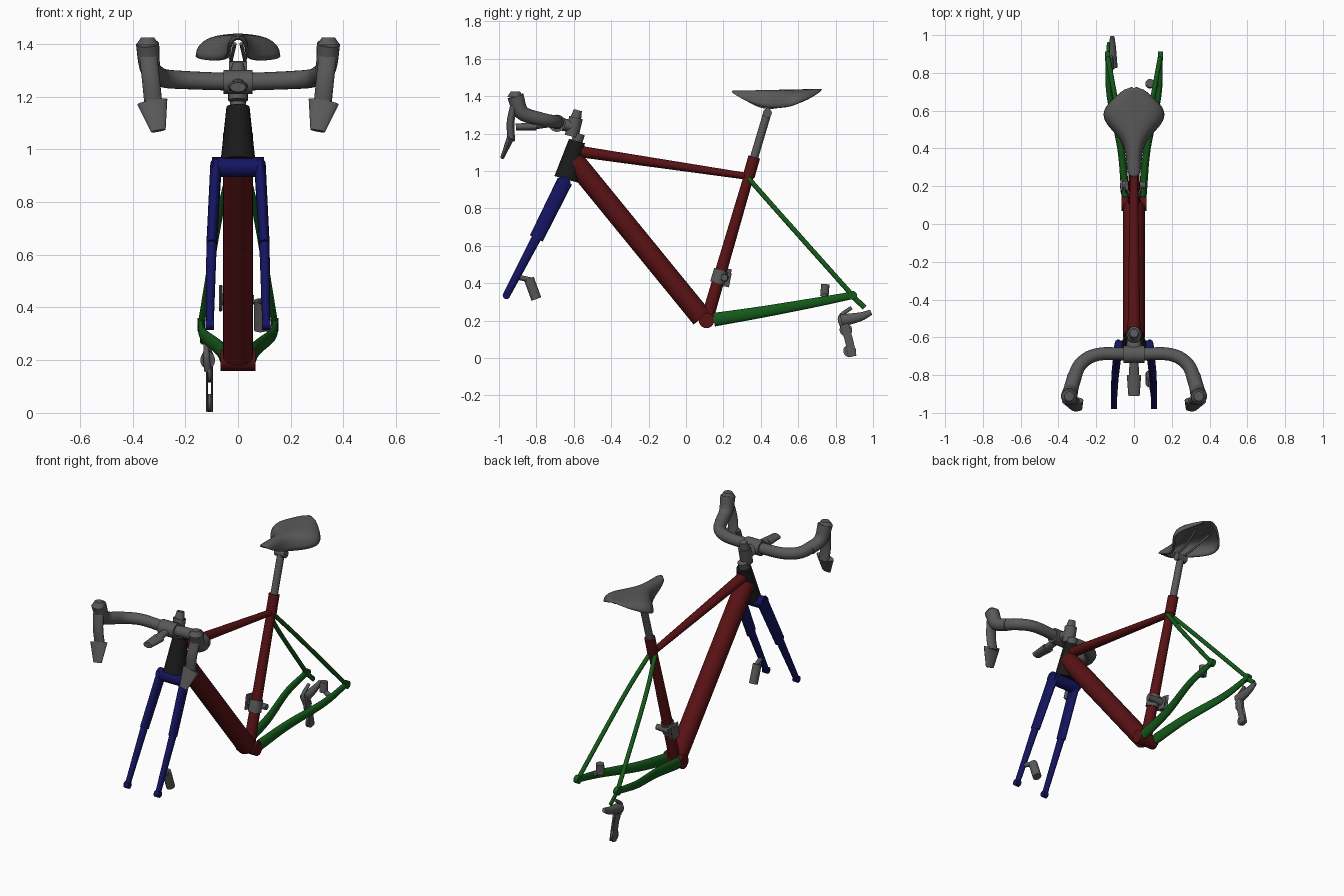
import bpy, bmesh, math
from mathutils import Vector

cube = bpy.data.objects.get("Cube")
if cube:
    bpy.data.objects.remove(cube, do_unlink=True)


def material(name, red, green, blue):
    colour = (red, green, blue, 1)
    mat = bpy.data.materials.new(name)
    mat.use_nodes = True
    mat.diffuse_color = colour
    mat.node_tree.nodes["Principled BSDF"].inputs["Base Color"].default_value = colour
    return mat


RED = material("dark red", .1, .006, .007)
BLUE = material("navy blue", .007, .007, .12)
GREEN = material("dark green", .007, .1, .01)
GREY = material("grey", .1, .1, .1)
BLACK = material("black", .01, .01, .01)


def finish(name, bm, mat):
    """Turn a bmesh into a smooth object that keeps its sharp edges."""
    bmesh.ops.recalc_face_normals(bm, faces=bm.faces)
    mesh = bpy.data.meshes.new(name)
    bm.to_mesh(mesh)
    bm.free()
    mesh.materials.append(mat)
    obj = bpy.data.objects.new(name, mesh)
    bpy.context.collection.objects.link(obj)
    bpy.ops.object.select_all(action='DESELECT')
    obj.select_set(True)
    bpy.context.view_layer.objects.active = obj
    bpy.ops.object.shade_smooth_by_angle(angle=math.radians(40))
    return obj


def bridge(bm, rows, closed):
    """Skin neighbouring rows of vertices with quads."""
    for a, b in zip(rows, rows[1:]):
        for j in range(0 if closed else 1, len(a)):
            bm.faces.new((a[j - 1], a[j], b[j], b[j - 1]))


def spline(points, steps=5):
    """Smooth path through the given points."""
    k = [Vector(p) for p in points]
    if len(k) == 2:
        return k
    k = [k[0] * 2 - k[1]] + k + [k[-1] * 2 - k[-2]]
    path = []
    for a, b, c, d in zip(k, k[1:], k[2:], k[3:]):
        for i in range(steps):
            t = i / steps
            path.append(b + (c - a) * t / 2 + (a - b * 2.5 + c * 2 - d / 2) * t ** 2
                        + (b * 1.5 - a / 2 - c * 1.5 + d / 2) * t ** 3)
    return path + [k[-2]]


def tube(name, mat, points, start, end=None, flat=1, sides=20):
    """Sweep a tapering ellipse along a path; flat scales its depth."""
    path = spline(points)
    end = end or start
    span = path[-1] - path[0]
    wide = Vector((0, 0, 1)) if abs(span.x) > span.length * .7 else Vector((1, 0, 0))
    bm = bmesh.new()
    rings = []
    for i, p in enumerate(path):
        along = (path[min(i + 1, len(path) - 1)] - path[max(i - 1, 0)]).normalized()
        deep = along.cross(wide).normalized()
        across = deep.cross(along)
        radius = start + (end - start) * i / (len(path) - 1)
        angles = [math.tau * j / sides for j in range(sides)]
        rings.append([bm.verts.new(p + radius * (across * math.cos(a) + deep * flat * math.sin(a)))
                      for a in angles])
    bridge(bm, rings, closed=True)
    bm.faces.new(rings[0])
    bm.faces.new(rings[-1])
    return finish(name, bm, mat)


def pair(name, mat, points, *radii, **options):
    """Left tube and its mirrored right twin."""
    for side, sign in (("left", 1), ("right", -1)):
        tube(f"{side}_{name}", mat, [(sign * x, y, z) for x, y, z in points], *radii, **options)


def axle(name, mat, x, y, z, half, radius):
    """Round bar lying across the model."""
    return tube(name, mat, [(x - half, y, z), (x + half, y, z)], radius)


# Joints shared by the frame parts
crank = Vector((0, .11, .2))
seat_joint = Vector((0, .335, .97))
collar_top = Vector((0, .365, 1.075))
post_top = Vector((0, .435, 1.31))
head_low = Vector((0, -.64, .955))
head_top = Vector((0, -.583, 1.16))
rear_axle = Vector((.14, .89, .335))
fork_tip = Vector((.107, -.96, .335))
bar_clamp = Vector((0, -.69, 1.255))

# Main frame
tube("head_tube", BLACK, [head_low, head_top], .066, .044)
tube("down_tube", RED, [(0, -.6, 1.055), (0, .085, .215)], .057)
tube("top_tube", RED, [(0, -.575, 1.105), seat_joint], .034, .02, flat=.9)
tube("seat_tube", RED, [crank, seat_joint], .034, .027)
tube("seat_collar", RED, [seat_joint, collar_top], .032)
axle("bottom_bracket", RED, *crank, .066, .041)

# Fork
crown = axle("fork_crown", BLUE, 0, -.655, .932, .098, .038)
pair("fork_leg_upper", BLUE, [(.083, -.648, .945), (.1, -.8, .64)], .022, .02, flat=1.9)
pair("fork_leg_lower", BLUE, [(.1, -.79, .66), fork_tip], .02, .015, flat=1.3)
for side, sign in (("left", 1), ("right", -1)):
    axle(side + "_fork_tip", BLUE, sign * fork_tip.x, *fork_tip.yz, .016, .02)
    axle(side + "_dropout", GREEN, sign * rear_axle.x, *rear_axle.yz, .014, .024)

# Rear stays
pair("chainstay", GREEN, [(.045, .15, .205), (.07, .4, .245), (.13, .68, .295), rear_axle],
     .022, .012, flat=1.65)
pair("seatstay", GREEN, [(.018, .335, .96), (.07, .52, .75), rear_axle], .013)
tube("derailleur_hanger", GREEN, [(-.138, .885, .335), (-.135, .955, .27)], .009, flat=1.6)

# Seat post, clamp and rails
tube("seat_post", GREY, [collar_top, post_top], .022)
axle("seat_clamp", GREY, *post_top, .035, .024)
pair("saddle_rail", GREY, [(.012, .29, 1.4), (.025, .4, 1.345), (.028, .5, 1.345), (.05, .64, 1.4)],
     .007, sides=10)

# Saddle: narrow nose, wide tail, sides curving down
bm = bmesh.new()
rows = []
for i in range(33):
    t = i / 32
    ends = (1 - abs(2 * t - 1) ** 8) ** .5 + .1
    half_width = ends * (.03 + .11 * math.exp(-((t - .7) / .25) ** 2))
    drop = .09 * abs(math.sin(math.pi * t)) ** .8
    crest = 1.422 + .01 * t
    angles = [math.pi * (j / 16 - .5) for j in range(17)]
    rows.append([bm.verts.new((half_width * math.sin(a), .25 + .47 * t,
                               crest - drop * (1 - math.cos(a)) ** 1.3)) for a in angles])
bridge(bm, rows, closed=False)
shell = finish("saddle", bm, GREY).modifiers.new("shell", 'SOLIDIFY')
shell.thickness, shell.offset = .014, 0

# Steerer and stem
tube("steerer", GREY, [head_top, (0, -.57, 1.2)], .03)
tube("stem_steerer_clamp", GREY, [(0, -.612, 1.185), (0, -.588, 1.285)], .037)
tube("stem_cap", GREY, [(0, -.59, 1.28), (0, -.578, 1.325)], .03, .022)
tube("stem", GREY, [(0, -.59, 1.235), bar_clamp], .036, .042, flat=.85)
axle("stem_bar_clamp", GREY, *bar_clamp, .055, .046)
tube("front_mount_arm", GREY, [bar_clamp, (0, -.82, 1.24)], .022, .028, flat=.7)
tube("front_mount", GREY, [(0, -.8, 1.238), (0, -.91, 1.235)], .038, .03, flat=.6)

# Handlebar, hoods and brake levers
pair("handlebar", GREY, [bar_clamp, (.19, -.69, 1.262), (.285, -.745, 1.27), (.325, -.845, 1.295)],
     .033, .037)
pair("hood", GREY, [(.315, -.8, 1.28), (.335, -.88, 1.315), (.343, -.912, 1.4)], .036, .044)
pair("hood_tip", GREY, [(.343, -.912, 1.395), (.343, -.912, 1.424)], .044, .025)
pair("lever_arm", GREY, [(.34, -.92, 1.35), (.33, -.938, 1.26), (.32, -.934, 1.16)], .034, flat=.6)
pair("lever_blade", GREY, [(.325, -.937, 1.18), (.302, -.983, 1.07)], .058, .028, flat=.35)

# Brake calipers
tube("front_caliper", GREY, [(.085, -.84, .425), (.085, -.8, .315)], .025, flat=1.1)
tube("front_caliper_arm", GREY, [(.1, -.89, .43), (.085, -.82, .415)], .014)
tube("rear_caliper", GREY, [(.085, .745, .395), (.085, .74, .33)], .025, flat=.9)
tube("rear_caliper_mount", GREY, [(.125, .74, .315), (.085, .74, .345)], .015)

# Front derailleur
tube("front_derailleur_outer", GREY, [(-.066, .195, .39), (-.066, .21, .48)], .007, flat=5)
tube("front_derailleur_inner", GREY, [(-.042, .195, .385), (-.042, .21, .46)], .007, flat=5)
tube("front_derailleur_clamp", GREY, [(0, .167, .4), (0, .188, .47)], .039)
tube("front_derailleur_body", GREY, [(-.07, .205, .43), (.06, .205, .43)], .024, .018)

# Rear derailleur
tube("rear_derailleur_body", GREY, [(-.115, .83, .2), (-.115, .93, .22), (-.115, .99, .245)],
     .028, .012, flat=1.2)
tube("rear_derailleur_arm", GREY, [(-.12, .885, .27), (-.12, .825, .22), (-.115, .84, .16)],
     .01, .014)
for side, x in (("outer", -.118), ("inner", -.098)):
    tube(side + "_cage_plate", GREY, [(x, .845, .18), (x, .87, .1), (x, .89, .008)],
         .004, flat=5.5)
axle("upper_jockey_wheel", GREY, -.108, .855, .15, .006, .034)
axle("lower_jockey_wheel", GREY, -.108, .875, .038, .006, .034)
